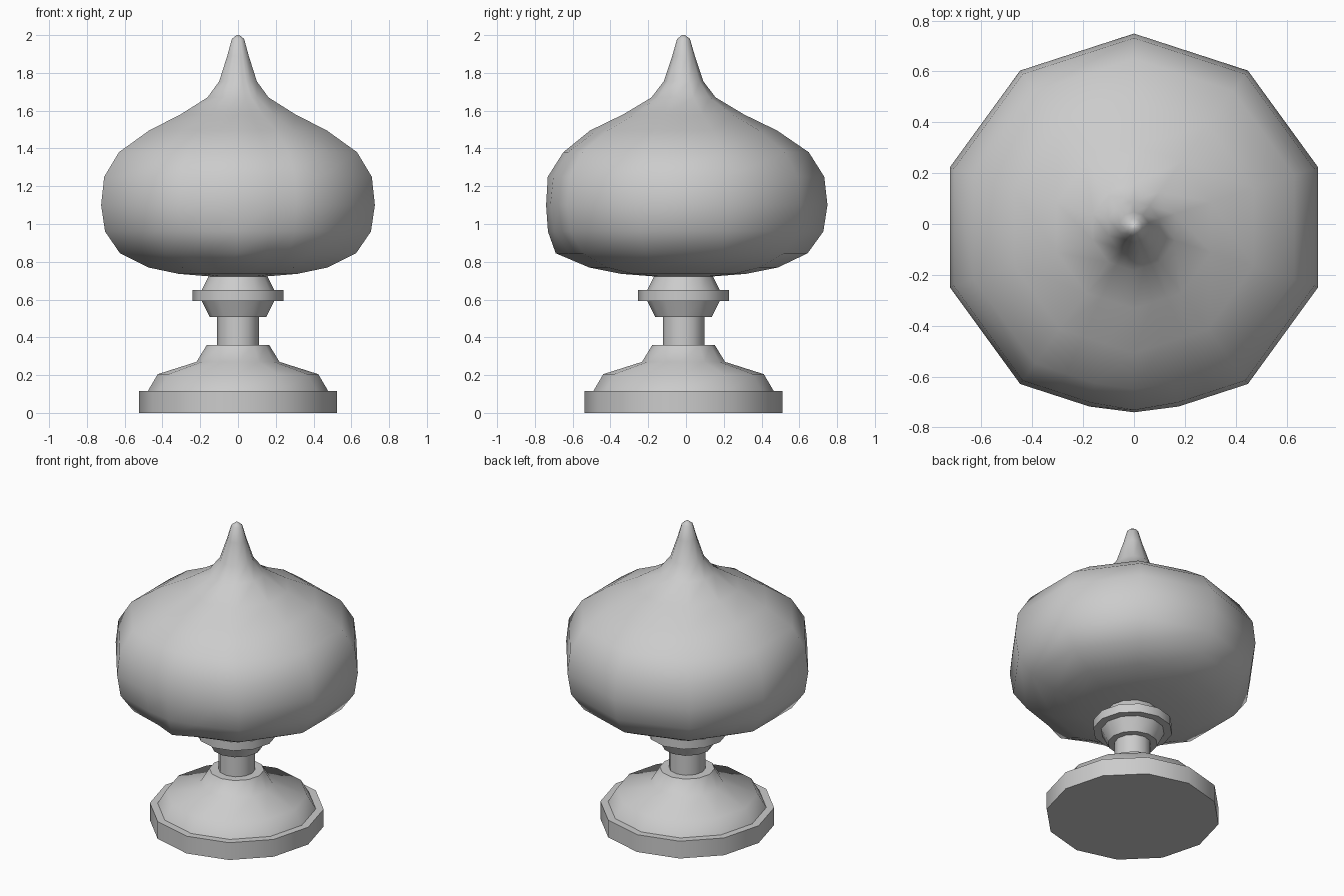
import bpy, bmesh
from math import sin, cos, radians, pi

if "Cube" in bpy.data.objects:
    bpy.data.objects.remove(bpy.data.objects["Cube"])

CY = -0.013  # shared axis of the turned parts


def lathe(name, profile, angles, scale=lambda a, z: 1.0, smooth=45):
    """Revolve (radius, z) points; angles measured from the front (-y)."""
    bm = bmesh.new()
    rings = []
    for r, z in profile:
        rings.append([bm.verts.new((r * scale(a, z) * sin(radians(a)),
                                    CY - r * scale(a, z) * cos(radians(a)), z))
                      for a in angles])
    n = len(angles)
    for lo, hi in zip(rings, rings[1:]):
        for i in range(n):
            j = (i + 1) % n
            bm.faces.new((lo[i], lo[j], hi[j], hi[i]))
    bm.faces.new(rings[0][::-1])
    bm.faces.new(rings[-1])
    bmesh.ops.recalc_face_normals(bm, faces=bm.faces[:])
    me = bpy.data.meshes.new(name)
    bm.to_mesh(me)
    bm.free()
    ob = bpy.data.objects.new(name, me)
    bpy.context.collection.objects.link(ob)
    bpy.ops.object.select_all(action='DESELECT')
    ob.select_set(True)
    bpy.context.view_layer.objects.active = ob
    bpy.ops.object.shade_smooth_by_angle(angle=radians(smooth))
    return ob


# Turned pedestal pieces, twelve sides
twelve = [30 * i for i in range(12)]
lathe("foot", [(0.525, 0), (0.525, 0.115), (0.478, 0.115), (0.425, 0.205),
               (0.22, 0.27), (0.165, 0.36)], twelve)
lathe("stem", [(0.11, 0.34), (0.11, 0.53)], twelve)
lathe("collar", [(0.15, 0.508), (0.192, 0.593), (0.24, 0.593), (0.24, 0.65),
                 (0.192, 0.65), (0.15, 0.735)], twelve)

# Onion-shaped body: ten sides with a rounded front panel
front = {0.845: 1.03, 0.96: 0.97, 1.1: 0.955, 1.25: 0.965, 1.38: 0.96}


def body_scale(a, z):
    off = min(a, 360 - a)
    if off in (14, 25):
        return cos(pi / 10) / cos(radians(off - 18))
    if off == 0:
        return front.get(z, 1.0)
    return 1.0


body_profile = [(0.15, 0.722), (0.33, 0.736), (0.5, 0.77), (0.657, 0.845),
                (0.74, 0.96), (0.762, 1.1), (0.745, 1.25), (0.663, 1.38),
                (0.495, 1.495), (0.32, 1.58), (0.17, 1.67), (0.105, 1.755),
                (0.06, 1.89), (0.034, 1.98), (0.008, 2.0)]
body_angles = [0, 14, 25] + [36 * i for i in range(1, 10)] + [335, 346]
lathe("body", body_profile, body_angles, body_scale, 60)
